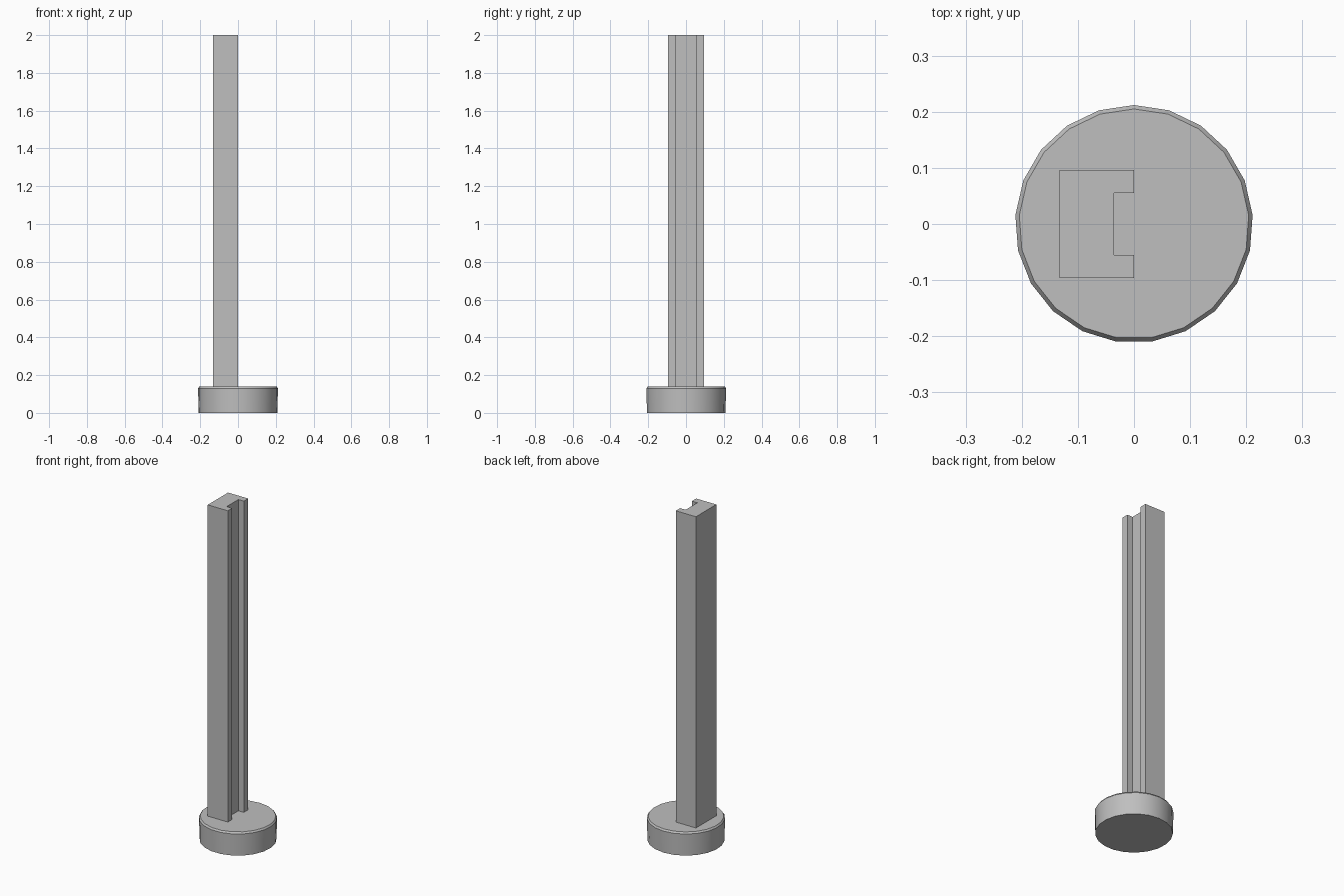
import bpy
import bmesh
import math

if "Cube" in bpy.data.objects:
    bpy.data.objects.remove(bpy.data.objects["Cube"], do_unlink=True)

# One plain grey for everything
grey = bpy.data.materials.new("light_grey")
grey.use_nodes = True
colour = (0.52, 0.52, 0.52, 1)
grey.diffuse_color = colour
grey.node_tree.nodes["Principled BSDF"].inputs["Base Color"].default_value = colour


def finish(bm, name):
    bmesh.ops.recalc_face_normals(bm, faces=bm.faces)
    mesh = bpy.data.meshes.new(name)
    bm.to_mesh(mesh)
    bm.free()
    mesh.materials.append(grey)
    obj = bpy.data.objects.new(name, mesh)
    bpy.context.collection.objects.link(obj)
    return obj


# Round foot: stacked rings with a small chamfer on the top rim
SIDES = 21
bm = bmesh.new()
rings = []
for radius, z in [(0.209, 0), (0.212, 0.13), (0.205, 0.14)]:
    angles = [math.pi / 2 + math.tau * i / SIDES for i in range(SIDES)]
    rings.append([bm.verts.new((radius * math.cos(a), radius * math.sin(a), z)) for a in angles])
for low, high in zip(rings, rings[1:]):
    for i in range(SIDES):
        j = (i + 1) % SIDES
        bm.faces.new((low[i], low[j], high[j], high[i]))
bm.faces.new(rings[0])
bm.faces.new(rings[-1])
foot = finish(bm, "round_foot")
bpy.context.view_layer.objects.active = foot
foot.select_set(True)
bpy.ops.object.shade_smooth_by_angle(angle=math.radians(30))
foot.select_set(False)

# Upright post: channel profile, open towards +x, extruded upwards
half = [(-0.133, 0.096), (0, 0.096), (0, 0.055), (-0.036, 0.055)]
profile = half + [(x, -y) for x, y in reversed(half)]
bm = bmesh.new()
face = bm.faces.new([bm.verts.new((x, y, 0.14)) for x, y in profile])
top = bmesh.ops.extrude_face_region(bm, geom=[face], use_keep_orig=True)["geom"]
for v in top:
    if isinstance(v, bmesh.types.BMVert):
        v.co.z = 2
finish(bm, "channel_post")
